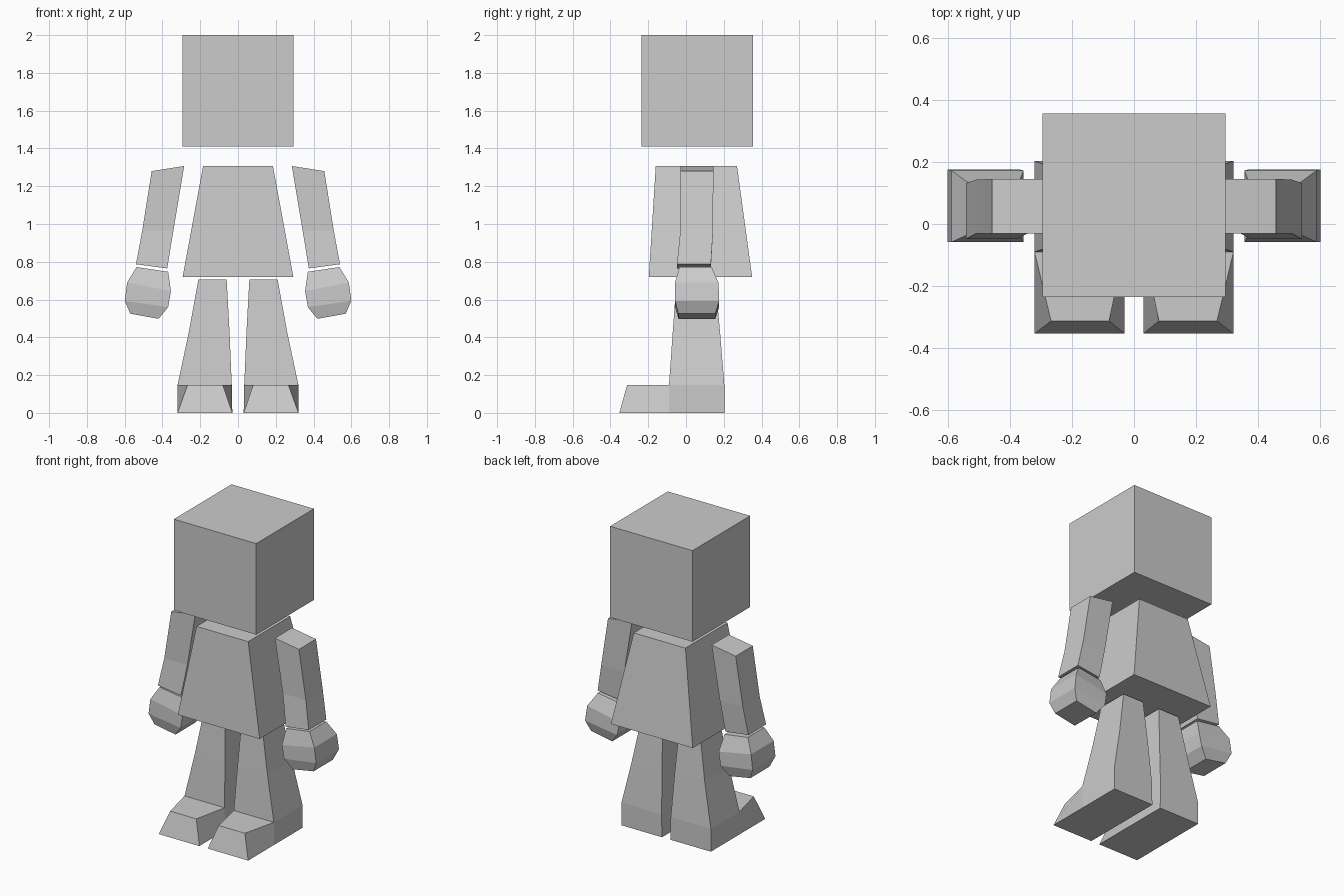
import bpy, bmesh

if "Cube" in bpy.data.objects:
    bpy.data.objects.remove(bpy.data.objects["Cube"])


def loft(name, rings, mirror=False, toe=None):
    """Four-sided loft; ring = (x0, x1, y0, y1, z at x0, z at x1), top to bottom."""
    bm = bmesh.new()
    loops = [[bm.verts.new(c) for c in
              ((x0, y0, z0), (x1, y0, z1), (x1, y1, z1), (x0, y1, z0))]
             for x0, x1, y0, y1, z0, z1 in rings]
    for a, b in zip(loops, loops[1:]):
        sides = [bm.faces.new((a[j], b[j], b[(j + 1) % 4], a[(j + 1) % 4]))
                 for j in range(4)]
    bm.faces.new(loops[0])
    bm.faces.new(loops[-1][::-1])
    if toe:
        # Pull the lowest front face forward into a tapered toe
        face = bmesh.ops.extrude_discrete_faces(bm, faces=[sides[0]])["faces"][0]
        zmid = face.calc_center_median().z
        xmid = face.calc_center_median().x
        for v in face.verts:
            (x0, x1), y = toe["top"] if v.co.z > zmid else toe["bottom"]
            v.co.x = x0 if v.co.x < xmid else x1
            v.co.y = y
    bmesh.ops.recalc_face_normals(bm, faces=bm.faces[:])
    mesh = bpy.data.meshes.new(name)
    bm.to_mesh(mesh)
    bm.free()
    obj = bpy.data.objects.new(name, mesh)
    bpy.context.collection.objects.link(obj)
    if mirror:
        obj.modifiers.new("Mirror", "MIRROR")
    return obj


# Cube head
bpy.ops.mesh.primitive_cube_add(size=0.59, location=(0, 0.06, 1.705))
bpy.context.object.name = "head"

# Torso flaring toward the hem
loft("torso", [(-0.185, 0.185, -0.16, 0.27, 1.307, 1.307),
               (-0.293, 0.293, -0.197, 0.35, 0.72, 0.72)])

# Legs with feet
loft("legs", [(0.06, 0.21, -0.05, 0.155, 0.705, 0.705),
              (0.045, 0.26, -0.07, 0.18, 0.43, 0.43),
              (0.033, 0.32, -0.09, 0.203, 0.147, 0.147),
              (0.03, 0.32, -0.09, 0.203, 0, 0)],
     mirror=True,
     toe={"top": ((0.08, 0.267), -0.312), "bottom": ((0.03, 0.32), -0.353)})

# Arms, bending slightly forward at the elbow
loft("arms", [(0.285, 0.457, -0.03, 0.145, 1.307, 1.28),
              (0.345, 0.507, -0.03, 0.143, 0.98, 0.96),
              (0.375, 0.54, -0.048, 0.132, 0.768, 0.788)][:1]
     + [(0.342, 0.507, -0.03, 0.143, 0.965, 0.965),
        (0.375, 0.54, -0.048, 0.132, 0.765, 0.787)],
     mirror=True)

# Faceted mitten hands
loft("hands", [(0.37, 0.537, -0.035, 0.135, 0.747, 0.772),
               (0.355, 0.587, -0.058, 0.172, 0.645, 0.69),
               (0.37, 0.6, -0.058, 0.176, 0.56, 0.593),
               (0.42, 0.57, -0.04, 0.155, 0.498, 0.525)],
     mirror=True)
